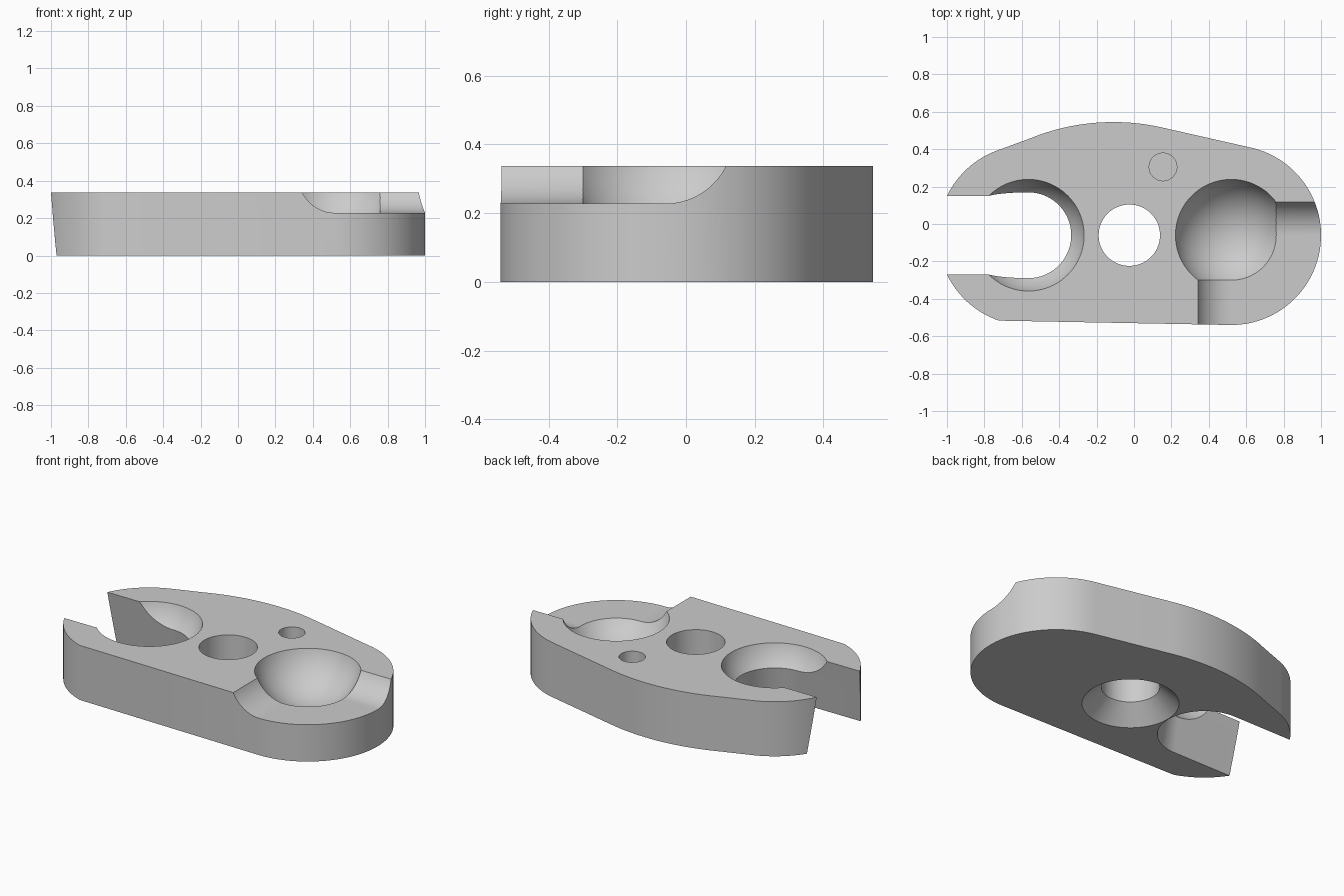
import bpy, bmesh, math
from mathutils import Vector

cube = bpy.data.objects.get("Cube")
if cube:
    bpy.data.objects.remove(cube, do_unlink=True)

HEIGHT = 0.338
MID_Y = -0.06
LEFT_X, HOLE_X, RIGHT_X = -0.565, -0.025, 0.52
SEAT_Z = 0.425

grey = bpy.data.materials.new("plain grey")
grey.use_nodes = True
colour = (0.6, 0.6, 0.6, 1)
grey.diffuse_color = colour
grey.node_tree.nodes["Principled BSDF"].inputs["Base Color"].default_value = colour


def add_object(name, bm):
    bmesh.ops.recalc_face_normals(bm, faces=bm.faces)
    mesh = bpy.data.meshes.new(name)
    bm.to_mesh(mesh)
    bm.free()
    obj = bpy.data.objects.new(name, mesh)
    bpy.context.collection.objects.link(obj)
    mesh.materials.append(grey)
    return obj


def loft(name, rings):
    """Skin a row of matching closed rings and cap both ends."""
    bm = bmesh.new()
    rows = [[bm.verts.new(p) for p in ring] for ring in rings]
    n = len(rows[0])
    for a, b in zip(rows, rows[1:]):
        for i in range(n):
            j = (i + 1) % n
            bm.faces.new((a[i], a[j], b[j], b[i]))
    bm.faces.new(rows[0])
    bm.faces.new(rows[-1])
    return add_object(name, bm)


def arc(cx, cy, r, start, end, steps):
    angles = [math.radians(start + (end - start) * i / steps) for i in range(steps + 1)]
    return [(cx + r * math.cos(a), cy + r * math.sin(a)) for a in angles]


def at_height(points, z):
    return [Vector((x, y, z)) for x, y in points]


def turned(name, x, y, profile):
    """Round solid from (radius, height) pairs."""
    return loft(name, [at_height(arc(x, y, r, 0, 360, 96)[:-1], z) for r, z in profile])


def sphere(name, x):
    bm = bmesh.new()
    bmesh.ops.create_uvsphere(bm, u_segments=96, v_segments=64, radius=0.311)
    bmesh.ops.translate(bm, verts=bm.verts, vec=(x, MID_Y, SEAT_Z))
    return add_object(name, bm)


# Plate outline: two round ends joined by a bulging back and a straight front
outline = (arc(RIGHT_X, MID_Y, 0.48, -90, 76.5, 60)
           + arc(-0.11, -0.635, 1.18, 76.5, 112.4, 24)
           + arc(LEFT_X, MID_Y, 0.483, 112.4, 251, 50))
plate = loft("plate", [at_height(outline, 0), at_height(outline, HEIGHT)])


# Open slot at one end, wider towards the underside
def slot_ring(z):
    half = 0.263 - 0.053 * z / HEIGHT
    end = arc(LEFT_X, MID_Y, half, -90, 90, 64)
    return at_height([(-1.3, MID_Y - half)] + end + [(-1.3, MID_Y + half)], z)


# Sunken corner: a curved-edge step that turns around the round seat
step = arc(0, SEAT_Z, 0.197, 180, 270, 32) + [(0.62, SEAT_Z - 0.197), (0.62, 0.6), (-0.197, 0.6)]
step_rings = [
    [Vector((RIGHT_X + d, -1.2, z)) for d, z in step],
    [Vector((RIGHT_X + d, MID_Y - d, z)) for d, z in step],
    [Vector((1.4, MID_Y - d, z)) for d, z in step],
]

cutters = [
    loft("slot_cutter", [slot_ring(-0.1), slot_ring(0.5)]),
    sphere("slot_seat_cutter", LEFT_X),
    loft("corner_step_cutter", step_rings),
    sphere("round_seat_cutter", RIGHT_X),
    turned("centre_hole_cutter", HOLE_X, MID_Y,
           [(0.272, -0.1), (0.272, 0), (0.164, 0.105), (0.164, 0.5)]),
    turned("small_hole_cutter", 0.155, 0.305, [(0.074, 0.22), (0.074, 0.5)]),
]

# Carve the plate
bpy.context.view_layer.objects.active = plate
for cutter in cutters:
    mod = plate.modifiers.new(cutter.name, "BOOLEAN")
    mod.operation = "DIFFERENCE"
    mod.solver = "EXACT"
    mod.object = cutter
    bpy.ops.object.modifier_apply(modifier=mod.name)
    bpy.data.objects.remove(cutter, do_unlink=True)

bpy.ops.object.select_all(action="DESELECT")
plate.select_set(True)
bpy.ops.object.shade_smooth_by_angle(angle=math.radians(25))
